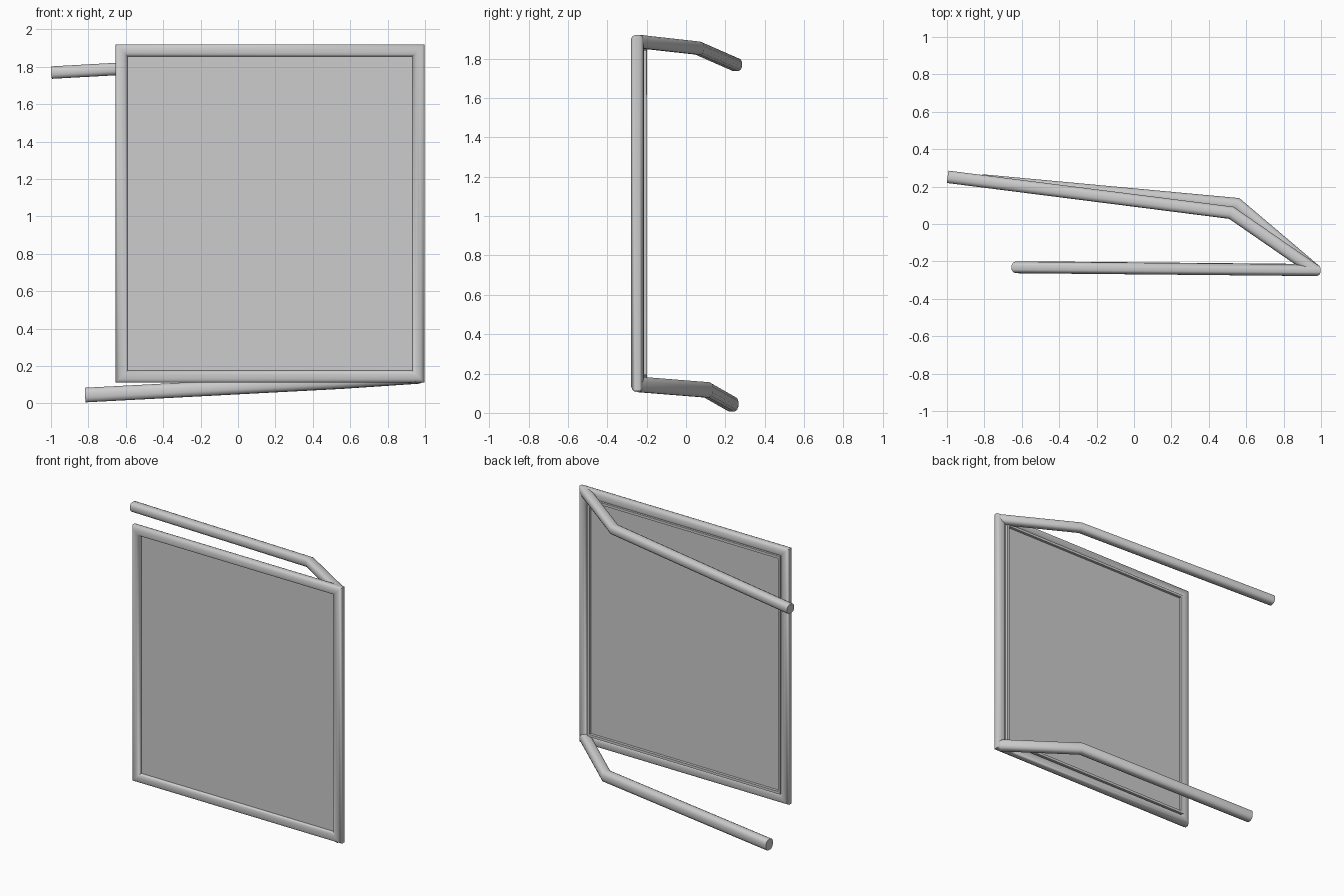
import bpy, bmesh, math
from mathutils import Vector

if "Cube" in bpy.data.objects:
    bpy.data.objects.remove(bpy.data.objects["Cube"])


def finish(bm, name, smooth=True):
    bmesh.ops.recalc_face_normals(bm, faces=bm.faces)
    me = bpy.data.meshes.new(name)
    bm.to_mesh(me)
    bm.free()
    ob = bpy.data.objects.new(name, me)
    bpy.context.collection.objects.link(ob)
    if smooth:
        bpy.context.view_layer.objects.active = ob
        ob.select_set(True)
        bpy.ops.object.shade_smooth_by_angle(angle=math.radians(40))
        ob.select_set(False)
    return ob


def rounded(w, h, n=12, p=0.75):
    """Soft square cross-section, w by h."""
    pts = []
    for i in range(n):
        a = 2 * math.pi * (i + 0.5) / n
        c, s = math.cos(a), math.sin(a)
        pts.append((math.copysign(abs(c) ** p, c) * w / 2,
                    math.copysign(abs(s) ** p, s) * h / 2))
    return pts


def rect(w, h):
    return [(-w / 2, -h / 2), (w / 2, -h / 2), (w / 2, h / 2), (-w / 2, h / 2)]


def sweep(name, path, prof, ref, closed=False):
    """Sweep a profile along a path with mitred corners."""
    P = [Vector(p) for p in path]
    n, ref = len(P), Vector(ref)
    bm = bmesh.new()
    rings = []
    for i, p in enumerate(P):
        a = (p - P[i - 1]).normalized() if closed or i > 0 else None
        b = (P[(i + 1) % n] - p).normalized() if closed or i < n - 1 else None
        a, b = a or b, b or a
        cut = (a + b).normalized()
        side = a.cross(ref).normalized()
        up = side.cross(a).normalized()
        ring = []
        for u, v in prof:
            q = side * u + up * v
            q = q - a * (q.dot(cut) / a.dot(cut))
            ring.append(bm.verts.new(p + q))
        rings.append(ring)
    m = len(prof)
    for i in range(n if closed else n - 1):
        r, s = rings[i], rings[(i + 1) % n]
        for j in range(m):
            k = (j + 1) % m
            bm.faces.new((r[j], r[k], s[k], s[j]))
    if not closed:
        bm.faces.new(rings[0])
        bm.faces.new(rings[-1])
    return finish(bm, name)


def plane_y(x, off=0.0):
    """The screen is turned very slightly about z."""
    return -0.232 - 0.0095 * (x + 0.62) + off


def loop(x0, x1, z0, z1, off=0.0):
    return [(x, plane_y(x, off), z) for x, z in
            ((x0, z0), (x1, z0), (x1, z1), (x0, z1))]


# Outer tube frame
sweep("outer_frame", loop(-0.622, 0.965, 0.143, 1.888), rounded(0.066, 0.064),
      (0, 1, 0), True)

# Thin rim holding the panel from behind
sweep("panel_rim", loop(-0.588, 0.915, 0.185, 1.85, 0.016), rect(0.018, 0.034),
      (0, 1, 0), True)

# Flat infill panel
bm = bmesh.new()
front = [bm.verts.new(c) for c in loop(-0.597, 0.935, 0.173, 1.858, -0.004)]
back = [bm.verts.new(c) for c in loop(-0.597, 0.935, 0.173, 1.858, 0.014)]
bm.faces.new(front)
bm.faces.new(back)
for i in range(4):
    j = (i + 1) % 4
    bm.faces.new((front[i], front[j], back[j], back[i]))
finish(bm, "infill_panel", False)

# Bent arms running back from the right-hand corners
sweep("upper_arm", [(0.965, -0.247, 1.887), (0.52, 0.06, 1.853), (-0.995, 0.252, 1.769)],
      rounded(0.068, 0.068), (0, 0, 1))
sweep("lower_arm", [(0.965, -0.247, 0.145), (0.55, 0.105, 0.117), (-0.815, 0.232, 0.045)],
      rounded(0.07, 0.08), (0, 0, 1))
